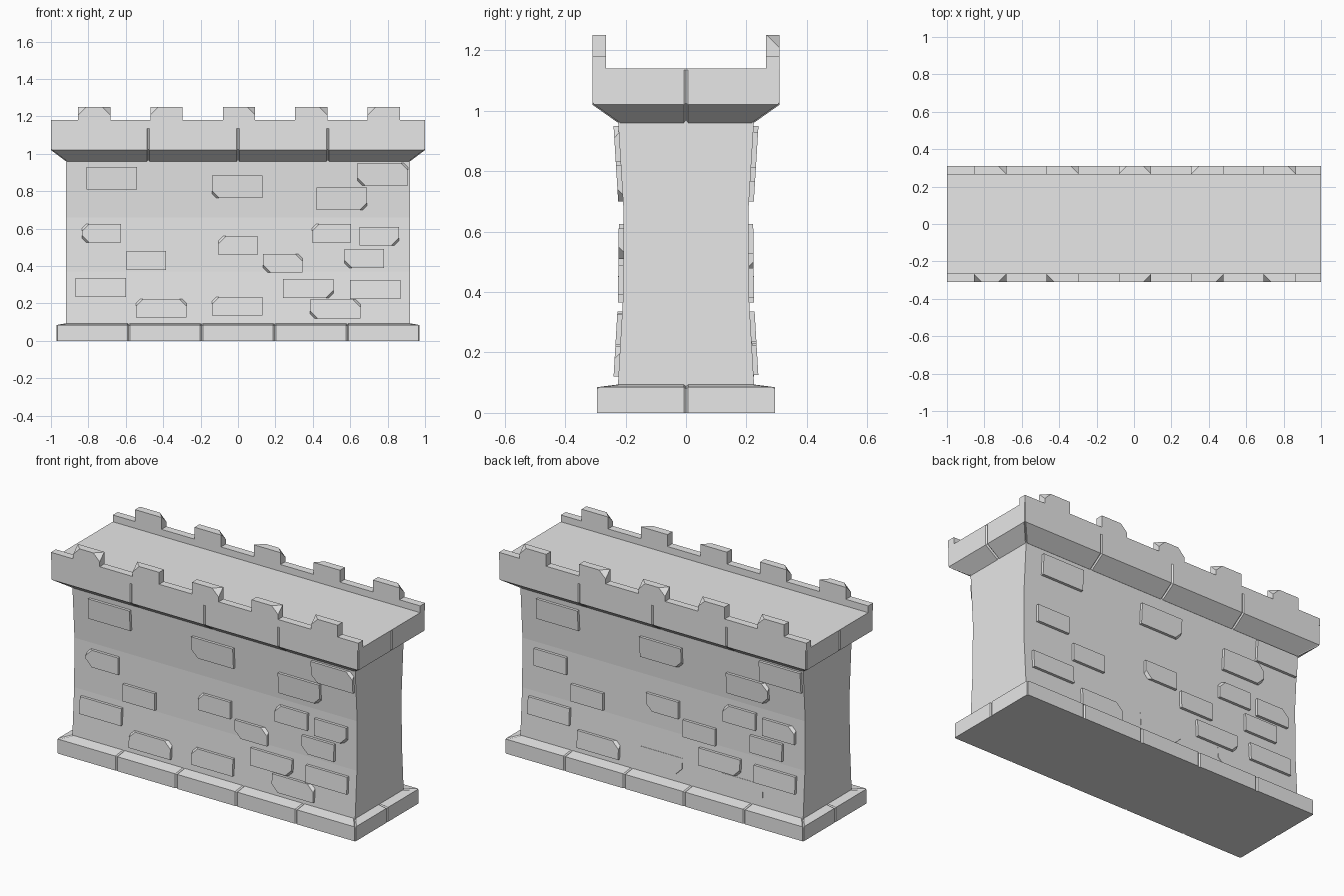
import bpy, bmesh
from mathutils import Vector

if "Cube" in bpy.data.objects:
    bpy.data.objects.remove(bpy.data.objects["Cube"])

stone = bpy.data.materials.new("grey_stone")
stone.use_nodes = True
GREY = (0.8, 0.8, 0.8, 1)
stone.diffuse_color = GREY
stone.node_tree.nodes["Principled BSDF"].inputs["Base Color"].default_value = GREY

UP = Vector((0, 0, 1))
CORNERS = [(-1, -1), (1, -1), (1, 1), (-1, 1)]


def finish(name, bm):
    bmesh.ops.recalc_face_normals(bm, faces=bm.faces)
    mesh = bpy.data.meshes.new(name)
    bm.to_mesh(mesh)
    bm.free()
    mesh.materials.append(stone)
    ob = bpy.data.objects.new(name, mesh)
    bpy.context.collection.objects.link(ob)
    return ob


def loft(bm, loops):
    """Skin a stack of four-point loops and cap both ends."""
    rows = [[bm.verts.new(p) for p in loop] for loop in loops]
    for a, b in zip(rows, rows[1:]):
        for i in range(4):
            j = (i + 1) % 4
            bm.faces.new((a[i], a[j], b[j], b[i]))
    bm.faces.new(rows[0][::-1])
    bm.faces.new(rows[-1])


def stack(name, rings):
    """Rectangular solid from (half x, half y, z) rings."""
    bm = bmesh.new()
    loft(bm, [[(sx * hx, sy * hy, z) for sx, sy in CORNERS] for hx, hy, z in rings])
    return finish(name, bm)


def box(bm, lo, hi):
    loft(bm, [[((lo[0], hi[0])[sx > 0], (lo[1], hi[1])[sy > 0], z)
               for sx, sy in CORNERS] for z in (lo[2], hi[2])])


def chip(bm, point, normal):
    """Slice off everything beyond a plane and close the cut."""
    bmesh.ops.bisect_plane(bm, geom=bm.verts[:] + bm.edges[:] + bm.faces[:],
                           plane_co=point, plane_no=normal, clear_outer=True)
    bmesh.ops.holes_fill(bm, edges=[e for e in bm.edges if e.is_boundary])


def cut_grooves(ob, rings, seams, lift, r=0.007):
    """Cut block joints down the four sides and corners, following the rings."""
    cutter = bmesh.new()
    spots = [(sx, sy, None) for sx, sy in CORNERS]
    spots += [(0, s, x) for s in (-1, 1) for x in seams] + [(s, 0, 0) for s in (-1, 1)]
    for sx, sy, x in spots:
        out = Vector((sx, sy, 0)).normalized()
        side = UP.cross(out) * r
        deep = (out + UP * lift).normalized() * r
        loops = []
        for hx, hy, z in rings:
            p = Vector((sx * hx if sx else x, sy * hy, z))
            loops.append([p + deep, p + side, p - deep, p - side])
        loft(cutter, loops)
    helper = finish("joint_cutter", cutter)
    helper.hide_render = True
    mod = ob.modifiers.new("joints", "BOOLEAN")
    mod.operation, mod.solver, mod.object = "DIFFERENCE", "EXACT", helper
    mod.use_self = True
    bpy.context.view_layer.update()
    deps = bpy.context.evaluated_depsgraph_get()
    ob.data = bpy.data.meshes.new_from_object(ob.evaluated_get(deps))
    ob.modifiers.clear()
    bpy.data.objects.remove(helper)


# Waisted wall body
PROFILE = [(0.08, 0.226), (0.37, 0.209), (0.66, 0.206), (0.97, 0.225)]
stack("wall_body", [(0.92, y, z) for z, y in PROFILE])


def wall_y(z):
    for (z0, y0), (z1, y1) in zip(PROFILE, PROFILE[1:]):
        if z <= z1:
            return y0 + (y1 - y0) * (z - z0) / (z1 - z0)
    return PROFILE[-1][1]


# Base course with block joints
base = stack("base_course", [(0.97, 0.295, 0), (0.97, 0.295, 0.085), (0.92, 0.225, 0.094)])
cut_grooves(base, [(0.97, 0.295, -0.02), (0.97, 0.295, 0.085), (0.91, 0.215, 0.095)],
            (-0.585, -0.195, 0.195, 0.585), 1)

# Flared crown with the walkway on top
crown = stack("crown", [(0.92, 0.225, 0.96), (1, 0.31, 1.02), (1, 0.31, 1.14)])
cut_grooves(crown, [(0.9, 0.205, 0.946), (1, 0.31, 1.02), (1, 0.31, 1.135)],
            (-0.48, 0, 0.48), -1)

# Parapets and merlons; L and R name the chipped outer corners
CHIPS = {"front": ("LR", "L", "R", "R", "L"), "back": ("R", "R", "LR", "L", "R")}
for label, sy in (("front", -1), ("back", 1)):
    ys = sorted((sy * 0.265, sy * 0.31))
    bm = bmesh.new()
    box(bm, (-1, ys[0], 1.14), (1, ys[1], 1.18))
    finish(label + "_parapet", bm)
    for i, marks in enumerate(CHIPS[label]):
        cx = (i - 2) * 0.387 + 0.005
        bm = bmesh.new()
        box(bm, (cx - 0.086, ys[0], 1.18), (cx + 0.086, ys[1], 1.25))
        for m in marks:
            s = -1 if m == "L" else 1
            chip(bm, (cx + s * 0.044, sy * 0.31, 1.25), (s, sy, 1))
        finish(f"{label}_merlon_{i + 1}", bm)

# Raised bricks: left, bottom, length, chips on the front, chips on the back
BRICKS = [
    (-0.81, 0.81, 0.27, "", ""),
    (-0.14, 0.765, 0.27, "BL", "BR"),
    (0.64, 0.83, 0.27, "BL TR", ""),
    (0.42, 0.70, 0.27, "BR", "BR TR"),
    (-0.835, 0.525, 0.21, "TL BL", ""),
    (-0.105, 0.46, 0.21, "TL", "BL"),
    (0.395, 0.525, 0.21, "TL", "TL"),
    (0.65, 0.51, 0.21, "BR", "TR"),
    (-0.595, 0.38, 0.21, "", ""),
    (0.135, 0.365, 0.21, "BL TR", ""),
    (0.57, 0.39, 0.21, "BL", ""),
    (-0.87, 0.235, 0.27, "", ""),
    (-0.545, 0.125, 0.27, "TL TR", "TR"),
    (-0.14, 0.135, 0.27, "TL", "BR"),
    (0.24, 0.23, 0.27, "BR", "BR"),
    (0.385, 0.12, 0.27, "BL TR", "BL"),
    (0.60, 0.225, 0.27, "", ""),
]
SUNK = (13, 15)  # bricks nearly flush with the back wall

for label, turn in (("front", 1), ("back", -1)):
    for i, (x, z, length, front_chips, back_chips) in enumerate(BRICKS):
        height = 0.12 if z > 0.65 else 0.1
        proud = 0.002 if label == "back" and i in SUNK else 0.016
        bm = bmesh.new()
        box(bm, (x, -proud, z), (x + length, 0.01, z + height))
        for mark in (front_chips if turn == 1 else back_chips).split():
            sx = 1 if mark[1] == "R" else -1
            sz = 1 if mark[0] == "T" else -1
            px = x + length if sx > 0 else x
            pz = z + height if sz > 0 else z
            chip(bm, (px - sx * 0.04, -proud, pz), (sx, -1, sz))
        # Lean the brick with the wall, then turn it to its side
        for v in bm.verts:
            y = v.co.y - wall_y(v.co.z)
            v.co = (v.co.x * turn, y * turn, v.co.z)
        finish(f"{label}_brick_{i + 1}", bm)
